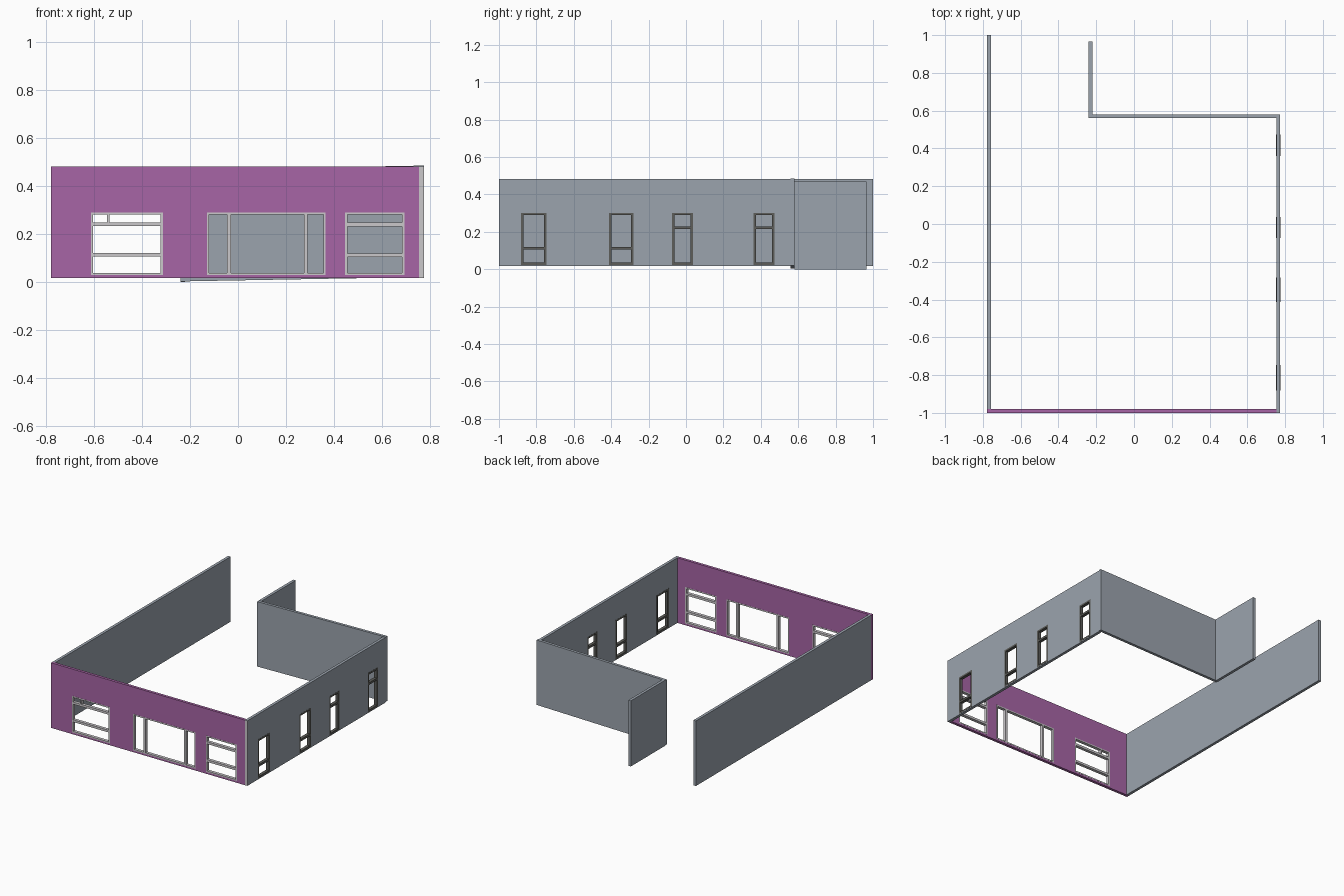
import bpy, bmesh
from mathutils import Vector

cube = bpy.data.objects.get("Cube")
if cube:
    bpy.data.objects.remove(cube)


def material(name, rgb):
    m = bpy.data.materials.new(name)
    m.use_nodes = True
    color = (*rgb, 1)
    m.diffuse_color = color
    m.node_tree.nodes["Principled BSDF"].inputs["Base Color"].default_value = color
    return m


GREY = material("wall grey", (0.33, 0.37, 0.42))
PURPLE = material("facade purple", (0.39, 0.13, 0.38))
LIGHT = material("frame light grey", (0.60, 0.58, 0.60))
DARK = material("frame dark grey", (0.11, 0.11, 0.10))

BOTTOM, TOP, THICK = 0.017, 0.482, 0.02


def finish(name, bm, *mats):
    bmesh.ops.recalc_face_normals(bm, faces=bm.faces)
    mesh = bpy.data.meshes.new(name)
    bm.to_mesh(mesh)
    bm.free()
    for m in mats:
        mesh.materials.append(m)
    obj = bpy.data.objects.new(name, mesh)
    bpy.context.collection.objects.link(obj)
    return obj


def place(along_x, u, d, z):
    """Wall coordinates (along, depth, height) to world."""
    return Vector((u, d, z)) if along_x else Vector((d, u, z))


def wall(name, mat, along_x, u0, u1, d, z0=BOTTOM, z1=TOP, holes=(), slope=0.0):
    """Thick wall with rectangular openings; slope raises it along its length."""
    us = sorted({u0, u1, *[v for h in holes for v in h[:2]]})
    zs = sorted({z0, z1, *[v for h in holes for v in h[2:]]})
    bm = bmesh.new()
    for a, b in zip(us, us[1:]):
        for c, e in zip(zs, zs[1:]):
            mu, mz = (a + b) / 2, (c + e) / 2
            if any(h[0] < mu < h[1] and h[2] < mz < h[3] for h in holes):
                continue
            corners = ((a, c), (b, c), (b, e), (a, e))
            bm.faces.new([bm.verts.new(place(along_x, u, d, z + slope * (u - u0)))
                          for u, z in corners])
    bmesh.ops.remove_doubles(bm, verts=bm.verts, dist=0.0001)
    result = bmesh.ops.extrude_face_region(bm, geom=bm.faces[:], use_keep_orig=True)
    moved = [g for g in result["geom"] if isinstance(g, bmesh.types.BMVert)]
    bmesh.ops.translate(bm, verts=moved, vec=place(along_x, 0, THICK, 0))
    return finish(name, bm, mat)


def window(name, mat, along_x, d, hole, bars, width):
    """Border plus bars, each bar given as (u0, u1, z0, z1)."""
    a, b, c, e = hole
    border = [(a, a + width, c, e), (b - width, b, c, e),
              (a + width, b - width, c, c + width), (a + width, b - width, e - width, e)]
    bm = bmesh.new()
    for u0, u1, z0, z1 in border + bars:
        size = place(along_x, u1 - u0, THICK + 0.002, z1 - z0)
        mid = place(along_x, (u0 + u1) / 2, d + THICK / 2, (z0 + z1) / 2)
        verts = bmesh.ops.create_cube(bm, size=1)["verts"]
        bmesh.ops.scale(bm, verts=verts, vec=size)
        bmesh.ops.translate(bm, verts=verts, vec=mid)
    finish(name, bm, mat)


def rails(hole, width, heights, thick):
    return [(hole[0] + width, hole[1] - width, z - thick / 2, z + thick / 2) for z in heights]


# Purple front wall with three wide windows
left_w = (-0.612, -0.313, 0.03, 0.29)
mid_w = (-0.129, 0.365, 0.03, 0.29)
right_w = (0.446, 0.692, 0.03, 0.29)
FW = 0.009
wall("front_wall", PURPLE, True, -0.778, 0.754, -1.0, holes=(left_w, mid_w, right_w))
window("front_window_right_side", LIGHT, True, -1.0, left_w,
       rails(left_w, FW, (0.241, 0.114), 0.016) + [(-0.545, -0.535, 0.249, 0.281)], FW)
window("front_window_middle", LIGHT, True, -1.0, mid_w,
       [(u, u + 0.016, 0.039, 0.281) for u in (-0.045, 0.274)], FW)
window("front_window_left_side", LIGHT, True, -1.0, right_w,
       rails(right_w, FW, (0.24, 0.112), 0.016), FW)

# Side wall with four narrow windows, each with one rail
side = [((-0.882, -0.746), 0.112), ((-0.412, -0.282), 0.112),
        ((-0.075, 0.037), 0.222), ((0.361, 0.473), 0.222)]
holes = [(*span, 0.022, 0.302) for span, _ in side]
SW = 0.013
side_wall = wall("left_side_wall", GREY, False, -1.0, 0.56, 0.754, holes=holes)
side_wall.data.materials.append(LIGHT)
for f in side_wall.data.polygons:
    if f.center.y < -0.999:
        f.material_index = 1
for i, (hole, (_, rail)) in enumerate(zip(holes, side)):
    window(f"side_window_{i + 1}", DARK, False, 0.754, hole,
           rails(hole, SW, (rail,), 0.015), SW)

# Plain walls; the back wall rises slightly along its length
wall("right_side_wall", GREY, False, -0.98, 1.0, -0.778)
wall("back_wall", GREY, True, -0.24, 0.774, 0.56, 0.003, 0.467, slope=0.018)
wall("back_return_wall", GREY, False, 0.58, 0.966, -0.24, 0.0, 0.469)
